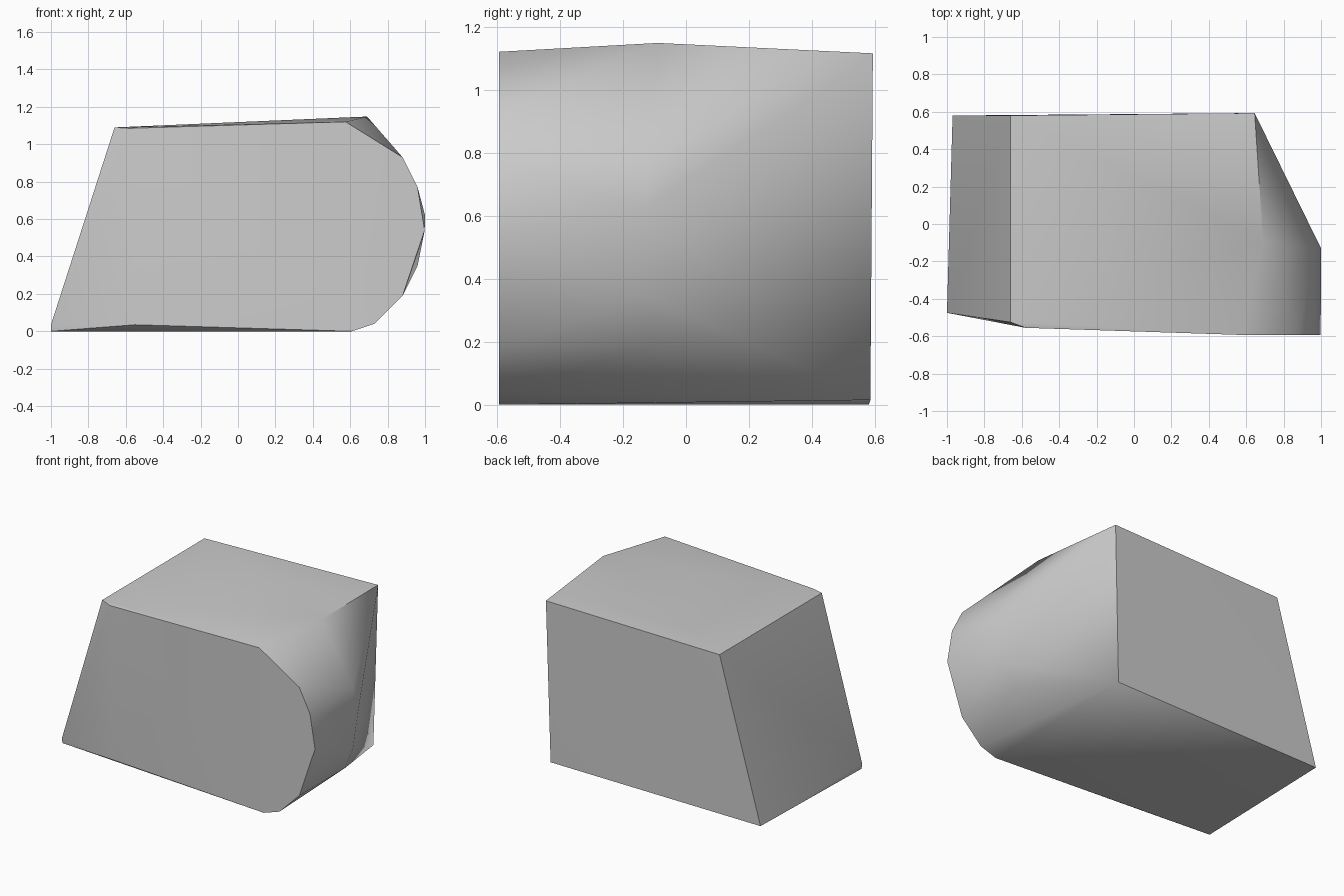
import bpy
import bmesh
import math

default = bpy.data.objects.get("Cube")
if default:
    bpy.data.objects.remove(default, do_unlink=True)

# Plain grey
grey = bpy.data.materials.new("grey")
grey.use_nodes = True
grey.diffuse_color = (0.6, 0.6, 0.6, 1)
grey.node_tree.nodes["Principled BSDF"].inputs["Base Color"].default_value = (0.6, 0.6, 0.6, 1)

# Rounded nose outline on the front plane: x, z
front_y = -0.593
nose = [(0.575, 1.12), (0.88, 0.93), (0.96, 0.77), (0.998, 0.54),
        (0.88, 0.19), (0.73, 0.04), (0.61, 0)]
points = [(x, front_y, z) for x, z in nose]

# Nose outline where it starts tapering to the back
points += [(0.69, -0.09, 1.148), (0.96, -0.13, 0.77), (1, -0.13, 0.62),
           (0.96, -0.13, 0.35), (0.88, -0.1, 0.19)]

# Flat back
points += [(-0.66, 0.58, 1.09), (0.645, 0.593, 1.115),
           (0.615, 0.585, 0.015), (-0.97, 0.58, 0)]

# Sloped end with its chipped front corner
points += [(-0.58, -0.555, 1.085), (-0.66, -0.525, 1.09), (-0.55, -0.555, 0.035),
           (-1, -0.475, 0.035), (-1, -0.47, 0)]

# Wrap the corners in a convex block
bm = bmesh.new()
for p in points:
    bm.verts.new(p)
hull = bmesh.ops.convex_hull(bm, input=bm.verts[:])
loose = [v for v in bm.verts if not v.link_faces]
bmesh.ops.delete(bm, geom=loose, context='VERTS')
bmesh.ops.dissolve_limit(bm, angle_limit=math.radians(0.5), verts=bm.verts[:], edges=bm.edges[:])
bmesh.ops.recalc_face_normals(bm, faces=bm.faces[:])

mesh = bpy.data.meshes.new("rounded_block")
bm.to_mesh(mesh)
bm.free()
mesh.materials.append(grey)
block = bpy.data.objects.new("rounded_block", mesh)
bpy.context.collection.objects.link(block)

# Soft nose, crisp edges
bpy.ops.object.select_all(action='DESELECT')
block.select_set(True)
bpy.context.view_layer.objects.active = block
bpy.ops.object.shade_smooth_by_angle(angle=math.radians(35))
